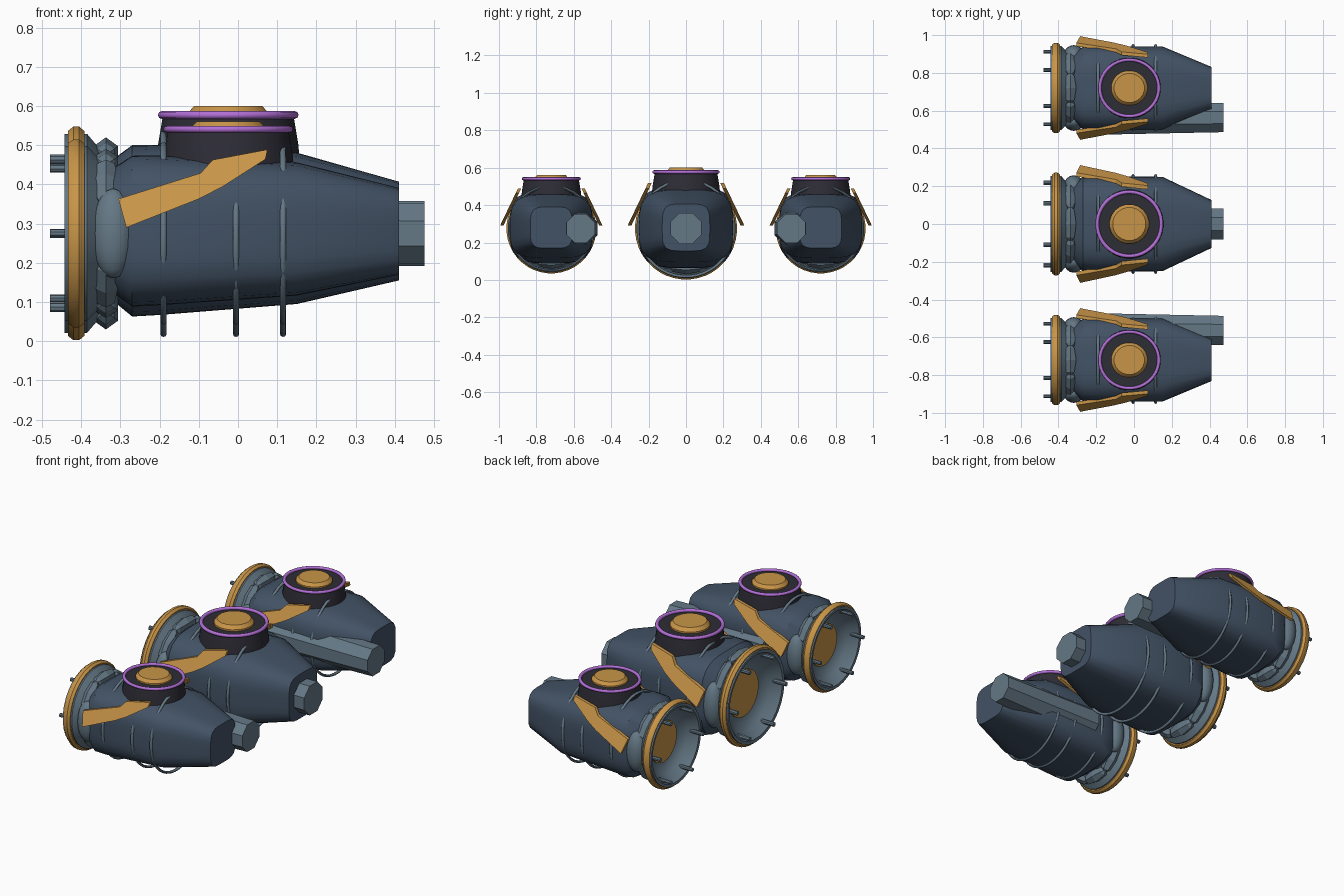
import bpy, bmesh, math
from mathutils import Matrix, Vector

cube = bpy.data.objects.get("Cube")
if cube:
    bpy.data.objects.remove(cube, do_unlink=True)


def material(name, rgb):
    m = bpy.data.materials.new(name)
    m.use_nodes = True
    m.diffuse_color = (*rgb, 1)
    m.node_tree.nodes["Principled BSDF"].inputs["Base Color"].default_value = (*rgb, 1)
    return m


NAVY = material("navy hull", (0.055, 0.085, 0.13))
GREY = material("blue grey metal", (0.13, 0.19, 0.24))
GOLD = material("gold", (0.58, 0.30, 0.065))
DARK = material("charcoal", (0.027, 0.026, 0.037))
PURPLE = material("purple", (0.45, 0.16, 0.68))
AXIS_Z = 0.275


def finish(name, bm, mat, matrix, smooth=35):
    bm.transform(matrix)
    bmesh.ops.recalc_face_normals(bm, faces=bm.faces)
    mesh = bpy.data.meshes.new(name)
    bm.to_mesh(mesh)
    bm.free()
    mesh.materials.append(mat)
    ob = bpy.data.objects.new(name, mesh)
    bpy.context.collection.objects.link(ob)
    if smooth:
        bpy.ops.object.select_all(action='DESELECT')
        bpy.context.view_layer.objects.active = ob
        ob.select_set(True)
        bpy.ops.object.shade_smooth_by_angle(angle=math.radians(smooth))
    return ob


def loft(bm, rings, closed=False):
    """Skin a list of point rings; cap the ends unless the loop is closed."""
    rows = [[bm.verts.new(p) for p in ring] for ring in rings]
    n = len(rows[0])
    pairs = list(zip(rows, rows[1:])) + ([(rows[-1], rows[0])] if closed else [])
    for a, b in pairs:
        for i in range(n):
            j = (i + 1) % n
            bm.faces.new((a[i], a[j], b[j], b[i]))
    if not closed:
        bm.faces.new(rows[0])
        bm.faces.new(rows[-1])


def lathe(name, profile, mat, matrix, segs=32, closed=False, smooth=35):
    """Turn (x, radius) points round the x axis."""
    bm = bmesh.new()
    angles = [math.tau * (i + 0.5) / segs for i in range(segs)]
    loft(bm, [[(x, r * math.cos(a), r * math.sin(a)) for a in angles] for x, r in profile], closed)
    return finish(name, bm, mat, matrix, smooth)


def hoop(name, x, major, minor, mat, matrix, sides=8, segs=40):
    profile = [(x + minor * math.cos(math.tau * k / sides),
                major + minor * math.sin(math.tau * k / sides)) for k in range(sides)]
    return lathe(name, profile, mat, matrix, segs, True, 50)


def section(x, half, up, down, power, n=32):
    """Rounded square hull section."""
    ring = []
    for i in range(n):
        c, s = math.cos(math.tau * i / n), math.sin(math.tau * i / n)
        k = (abs(c) ** power + abs(s) ** power) ** (-1 / power)
        ring.append((x, half * c * k, (up if s > 0 else down) * s * k))
    return ring


def pod(prefix, y, s, hatch_x):
    M = Matrix.Translation((0, y, AXIS_Z)) @ Matrix.Diagonal((1, s, s, 1))

    # hull
    bm = bmesh.new()
    loft(bm, [section(-0.345, 0.19, 0.17, 0.15, 3), section(-0.27, 0.248, 0.225, 0.212, 3.6),
              section(-0.2, 0.252, 0.226, 0.208, 3.8), section(0.15, 0.25, 0.206, 0.18, 3.8),
              section(0.41, 0.127, 0.132, 0.12, 4.5)])
    finish(prefix + "hull", bm, NAVY, M)

    # ribs that break through the hull sides
    for i, x in enumerate((-0.19, -0.005, 0.115)):
        hoop(f"{prefix}rib_{i}", x, 0.257, 0.008, GREY, M)

    # rear dish, rim and core
    lathe(prefix + "dish", [(-0.355, 0.125), (-0.365, 0.16), (-0.39, 0.2), (-0.44, 0.238),
                            (-0.442, 0.255), (-0.385, 0.255), (-0.33, 0.19)], GREY, M)
    lathe(prefix + "dish_core", [(-0.34, 0.13), (-0.366, 0.13)], GOLD, M)
    lathe(prefix + "rim", [(-0.432, 0.235), (-0.434, 0.262), (-0.42, 0.273), (-0.405, 0.273),
                           (-0.392, 0.262), (-0.394, 0.235)], GOLD, M, 40, True)
    for i in range(6):
        turn = Matrix.Rotation(math.tau * i / 6, 4, 'X') @ Matrix.Translation((0, 0.218, 0))
        lathe(f"{prefix}peg_{i}", [(-0.48, 0.012), (-0.39, 0.012)], GREY, M @ turn, 8)

    # faceted lugs round the collar, with large domes on the two sides
    for i in range(8):
        side = i % 4 == 0
        size = (0.055, 0.058, 0.13) if side else (0.036, 0.045, 0.1)
        place = (-0.318, 0.2, 0) if side else (-0.337, 0.2, 0)
        bm = bmesh.new()
        bmesh.ops.create_uvsphere(bm, u_segments=16 if side else 6, v_segments=10 if side else 4, radius=1)
        turn = Matrix.Rotation(math.tau * i / 8, 4, 'X')
        finish(f"{prefix}collar_lug_{i}", bm, GREY,
               M @ turn @ Matrix.Translation(place) @ Matrix.Diagonal((*size, 1)), 40 if side else 0)

    # top hatch: lathes stood upright
    up = M @ Matrix.Translation((-0.025, 0, 0)) @ Matrix.Diagonal((hatch_x, 1, 1, 1)) \
        @ Matrix.Rotation(-math.pi / 2, 4, 'Y')
    lathe(prefix + "hatch_drum", [(0.12, 0.188), (0.225, 0.18), (0.297, 0.168)], DARK, up)
    hoop(prefix + "hatch_ring", 0.302, 0.17, 0.01, PURPLE, up)
    lathe(prefix + "hatch_cap", [(0.29, 0.105), (0.306, 0.105), (0.325, 0.088)], GOLD, up, 20, smooth=20)

    # swept side plates, mirrored
    outline = [(-0.305, 0.1), (-0.095, 0.175), (-0.065, 0.213), (0.075, 0.243),
               (0.07, 0.215), (-0.04, 0.135), (-0.1, 0.1), (-0.285, 0.017)]
    for sign, label in ((-1, "right"), (1, "left")):
        bm = bmesh.new()
        loft(bm, [[(x, sign * (0.31 - 0.48 * (z - 0.02) - inset), z) for x, z in outline]
                  for inset in (0, 0.02)])
        finish(f"{prefix}{label}_plate", bm, GOLD, M, 0)


pod("centre_", 0, 1, 1)
pod("front_", -0.72, 0.88, 0.92)
pod("back_", 0.72, 0.88, 0.92)

# octagonal barrels: a short one in the centre, long ones on the inner flanks
lathe("centre_barrel", [(0.3, 0.09), (0.475, 0.09)], GREY,
      Matrix.Translation((0, 0, AXIS_Z)), 8, smooth=0)
for sign, label in ((-1, "front"), (1, "back")):
    lathe(label + "_barrel", [(-0.15, 0.097), (0.475, 0.083)], GREY,
          Matrix.Translation((0, sign * 0.563, AXIS_Z)), 8, smooth=0)
